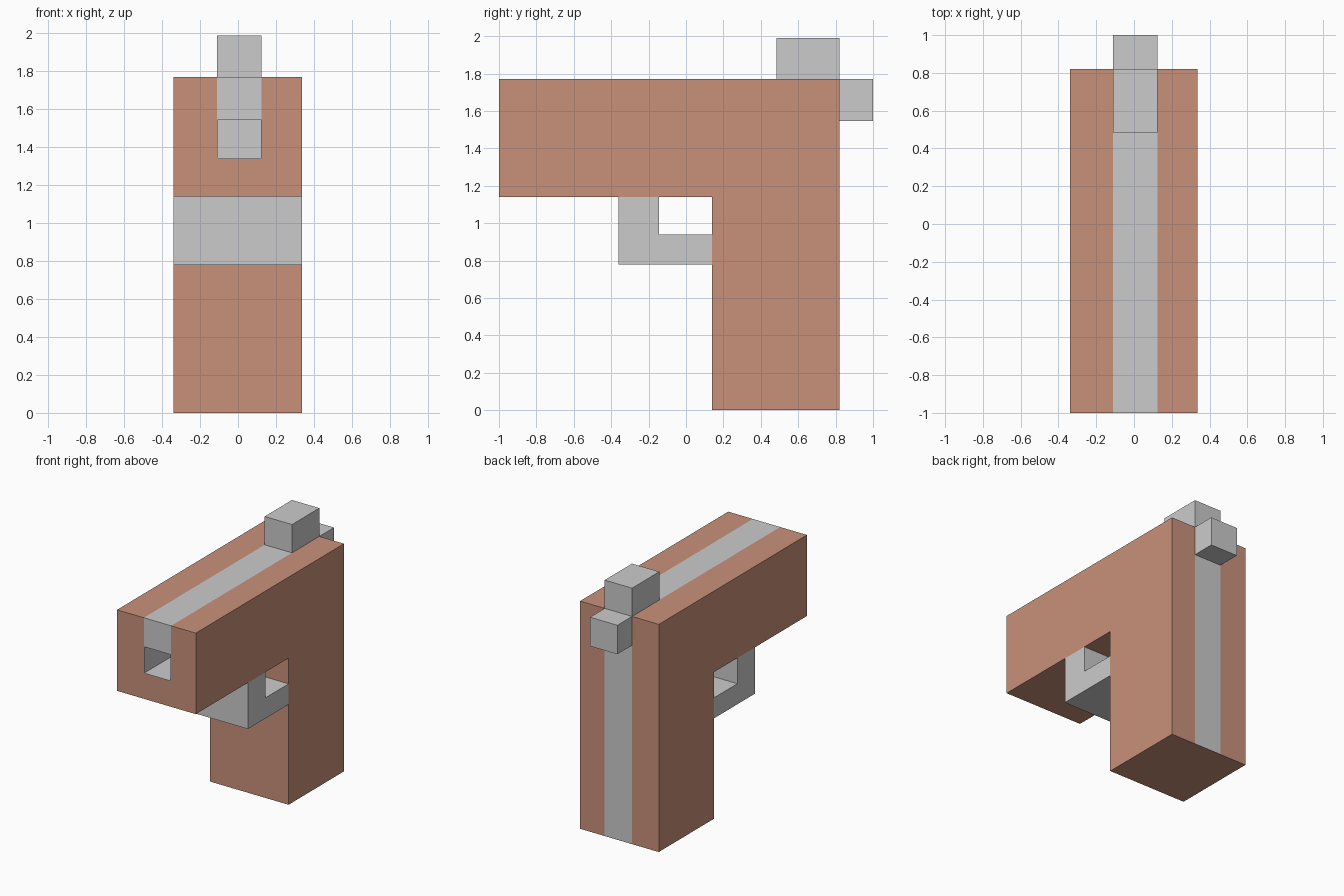
import bpy, bmesh

if "Cube" in bpy.data.objects:
    bpy.data.objects.remove(bpy.data.objects["Cube"])

clay = bpy.data.materials.new("clay")
clay.diffuse_color = (0.584, 0.283, 0.195, 1)
clay.use_nodes = True
clay.node_tree.nodes["Principled BSDF"].inputs["Base Color"].default_value = clay.diffuse_color


def prism(name, profile, x0, x1, mat=None):
    """Side profile of (y, z) points extruded from x0 to x1."""
    bm = bmesh.new()
    face = bm.faces.new([bm.verts.new((x0, y, z)) for y, z in profile])
    ext = bmesh.ops.extrude_face_region(bm, geom=[face], use_keep_orig=True)
    verts = [v for v in ext["geom"] if isinstance(v, bmesh.types.BMVert)]
    bmesh.ops.translate(bm, verts=verts, vec=(x1 - x0, 0, 0))
    bmesh.ops.recalc_face_normals(bm, faces=bm.faces)
    me = bpy.data.meshes.new(name)
    bm.to_mesh(me)
    bm.free()
    if mat:
        me.materials.append(mat)
    ob = bpy.data.objects.new(name, me)
    bpy.context.collection.objects.link(ob)
    return ob


def rect(y0, y1, z0, z1):
    return [(y0, z0), (y1, z0), (y1, z1), (y0, z1)]


L, R = -0.11, 0.125      # width of the central grey band
W0, W1 = -0.34, 0.337    # full width

# L-shaped body: barrel and handle
body = prism("body", [(-1, 1.14), (0.14, 1.14), (0.14, 0), (0.82, 0),
                      (0.82, 1.77), (-1, 1.77)], W0, W1, clay)

# Groove for the band and the muzzle channel
cutter = prism("groove_cutter", [(-1.1, 1.337), (0.48, 1.337), (0.48, 0.1),
                                 (0.82, 0.004), (0.9, 0.004), (0.9, 1.9),
                                 (-1.1, 1.9)], L, R, clay)
cutter.hide_render = True
mod = body.modifiers.new("groove", 'BOOLEAN')
mod.operation = 'DIFFERENCE'
mod.solver = 'EXACT'
mod.object = cutter
bpy.context.view_layer.objects.active = body
bpy.ops.object.modifier_apply(modifier=mod.name)
bpy.data.objects.remove(cutter)

# Grey band over the top and down the back
prism("band", [(-1, 1.545), (0.48, 1.545), (0.48, 0.1), (0.82, 0.004),
               (0.82, 1.77), (-1, 1.77)], L, R)

# Grey lining of the muzzle channel
T = 0.004
prism("channel_floor", rect(-1, 0.48, 1.337, 1.337 + T), L, R)
prism("channel_wall_left", rect(-1, 0.48, 1.337 + T, 1.545), L, L + T)
prism("channel_wall_right", rect(-1, 0.48, 1.337 + T, 1.545), R - T, R)

# Blocks on top and behind
prism("top_block", rect(0.485, 0.82, 1.77, 1.99), L, R)
prism("rear_block", rect(0.82, 1.0, 1.545, 1.77), L, R)

# Finger guard, full width
prism("guard", [(-0.36, 0.78), (0.14, 0.78), (0.14, 0.94), (-0.145, 0.94),
                (-0.145, 1.14), (-0.36, 1.14)], W0, W1)
